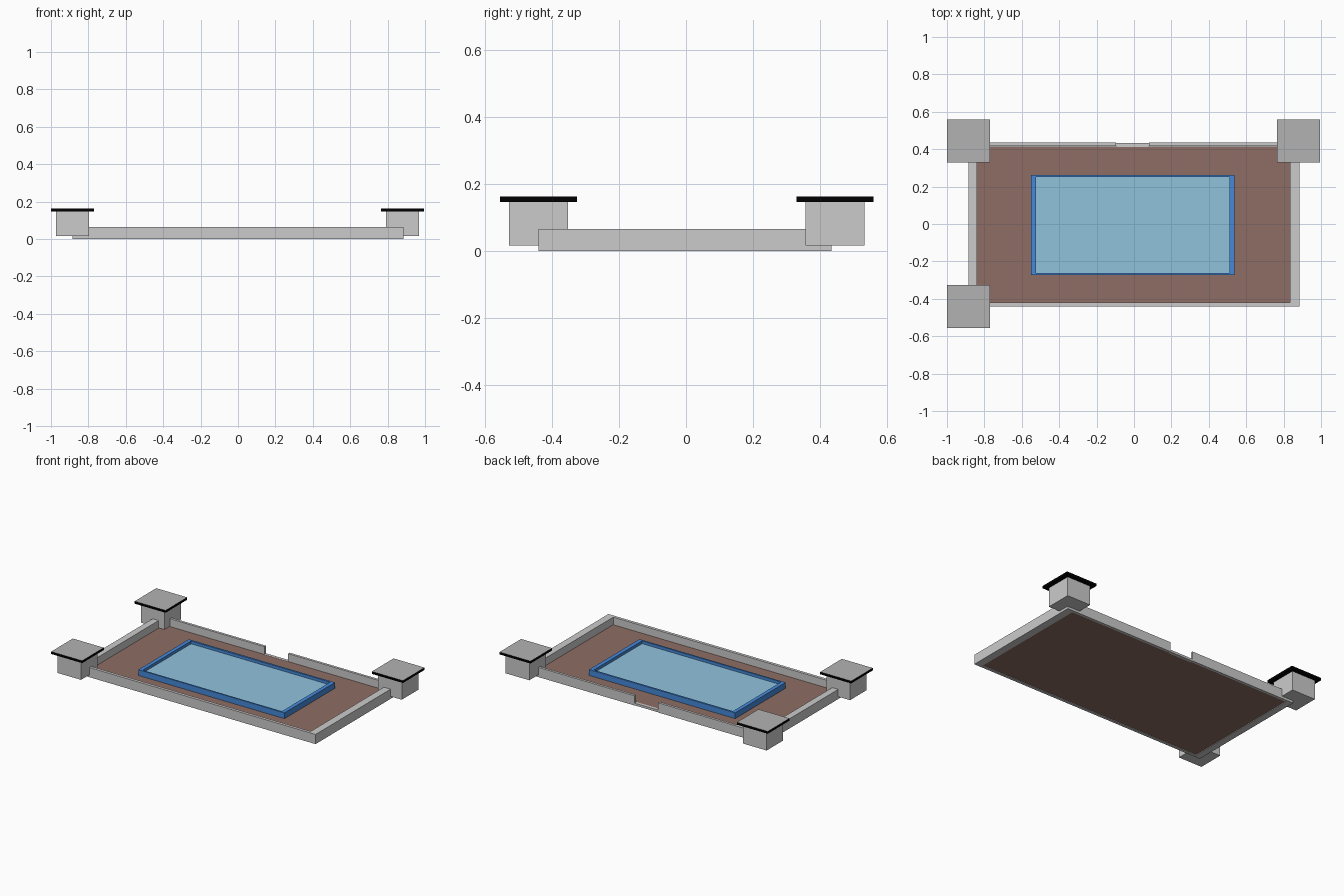
import bpy

if "Cube" in bpy.data.objects:
    bpy.data.objects.remove(bpy.data.objects["Cube"])


def material(name, rgb):
    m = bpy.data.materials.new(name)
    m.diffuse_color = (*rgb, 1)
    m.use_nodes = True
    m.node_tree.nodes["Principled BSDF"].inputs["Base Color"].default_value = m.diffuse_color
    return m


def box(name, x0, x1, y0, y1, z0, z1, mat=None):
    bpy.ops.mesh.primitive_cube_add(size=1)
    o = bpy.context.object
    o.name = name
    lo, size = (x0, y0, z0), (x1 - x0, y1 - y0, z1 - z0)
    for v in o.data.vertices:
        v.co = [lo[i] + (v.co[i] + 0.5) * size[i] for i in range(3)]
    if mat:
        o.data.materials.append(mat)
    return o


def ring(name, outer, inner, z0, z1, mat=None):
    """Rectangular frame: four sides between two rectangles (x0, x1, y0, y1)."""
    def corners(r, z):
        x0, x1, y0, y1 = r
        return [(x0, y0, z), (x1, y0, z), (x1, y1, z), (x0, y1, z)]
    verts = corners(outer, z0) + corners(outer, z1) + corners(inner, z1) + corners(inner, z0)
    faces = []
    for loop in range(4):
        a, b = loop * 4, (loop + 1) % 4 * 4
        for i in range(4):
            j = (i + 1) % 4
            faces.append((a + i, a + j, b + j, b + i))
    mesh = bpy.data.meshes.new(name)
    mesh.from_pydata(verts, [], faces)
    if mat:
        mesh.materials.append(mat)
    o = bpy.data.objects.new(name, mesh)
    bpy.context.collection.objects.link(o)
    return o


brown = material("floor_brown", (0.27, 0.155, 0.125))
blue = material("rim_blue", (0.06, 0.25, 0.7))
water = material("water_blue", (0.28, 0.54, 0.72))
grey = material("roof_grey", (0.45, 0.45, 0.45))
black = material("roof_black", (0.0, 0.0, 0.0))

# Courtyard floor
box("floor", -0.84, 0.835, -0.42, 0.415, 0.004, 0.014, brown)

# Perimeter wall, with a gateway in the back run
H = 0.065
box("wall_left", -0.885, -0.84, -0.44, 0.435, 0, H)
box("wall_right", 0.835, 0.885, -0.44, 0.435, 0, H)
box("wall_front", -0.84, 0.835, -0.44, -0.42, 0, H)
box("wall_back_left", -0.84, -0.095, 0.418, 0.435, 0, H)
box("wall_back_right", 0.08, 0.835, 0.418, 0.435, 0, H)
box("gate_sill", -0.095, 0.08, 0.413, 0.433, 0, 0.015)

# Pool
ring("pool_rim", (-0.55, 0.537, -0.273, 0.263), (-0.524, 0.51, -0.262, 0.25), 0.01, 0.053, blue)
box("pool_water", -0.524, 0.51, -0.262, 0.25, 0.012, 0.034, water)

# Three corner towers, each with an overhanging flat roof
for name, cx, cy in (("front_left", -0.885, -0.441),
                     ("back_left", -0.885, 0.445),
                     ("back_right", 0.88, 0.445)):
    box("tower_" + name, cx - 0.088, cx + 0.088, cy - 0.088, cy + 0.088, 0.016, 0.146)
    roof = box("roof_" + name, cx - 0.115, cx + 0.115, cy - 0.115, cy + 0.115, 0.146, 0.162, black)
    roof.data.materials.append(grey)
    for p in roof.data.polygons:
        if p.normal.z > 0.5 or p.center.z > 0.161:
            p.material_index = 1
